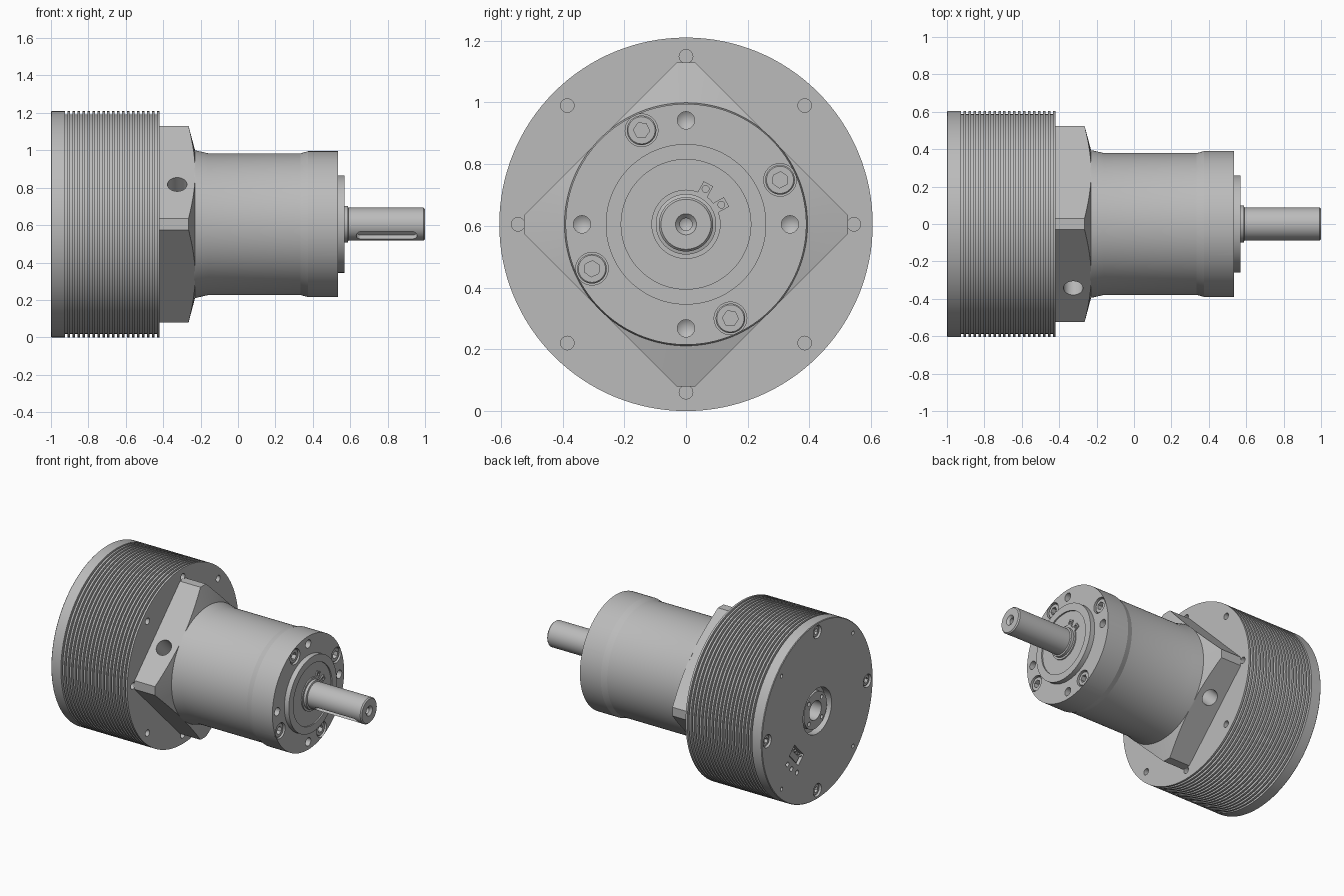
import bpy, bmesh, math
from mathutils import Matrix, Vector

old = bpy.data.objects.get("Cube")
if old:
    bpy.data.objects.remove(old, do_unlink=True)

AXIS_Z = 0.605
metal = bpy.data.materials.new("machined grey metal")
metal.use_nodes = True
GREY = (0.5, 0.5, 0.5, 1)
metal.diffuse_color = GREY
metal.node_tree.nodes["Principled BSDF"].inputs["Base Color"].default_value = GREY


def lathe(bm, profile, place=Matrix(), seg=96):
    """Closed solid of revolution about local x from (x, radius) points."""
    rings = []
    for x, r in profile:
        if r == 0:
            rings.append([bm.verts.new(place @ Vector((x, 0, 0)))] * seg)
        else:
            angles = [2 * math.pi * i / seg for i in range(seg)]
            rings.append([bm.verts.new(place @ Vector((x, r * math.cos(a), r * math.sin(a))))
                          for a in angles])
    for a, b in zip(rings, rings[1:]):
        for i in range(seg):
            j = (i + 1) % seg
            quad = list(dict.fromkeys((a[i], a[j], b[j], b[i])))
            bm.faces.new(quad)


def box(bm, place, size):
    bmesh.ops.create_cube(bm, size=1, matrix=place @ Matrix.Diagonal((*size, 1)))


def at(x, radius, degrees):
    """Place on the main axis: local x along the axis, local y pointing outward."""
    return (Matrix.Translation((0, 0, AXIS_Z)) @ Matrix.Rotation(math.radians(degrees), 4, 'X')
            @ Matrix.Translation((x, radius, 0)))


def finish(bm, name, cutter=False):
    bmesh.ops.recalc_face_normals(bm, faces=bm.faces)
    mesh = bpy.data.meshes.new(name)
    bm.to_mesh(mesh)
    bm.free()
    mesh.materials.append(metal)
    obj = bpy.data.objects.new(name, mesh)
    bpy.context.collection.objects.link(obj)
    obj.hide_render = cutter
    return obj


def boolean(obj, tool_bm, operation='DIFFERENCE'):
    """Apply a boolean and throw the cutter away."""
    tool = finish(tool_bm, "cutter", True)
    mod = obj.modifiers.new("cut", 'BOOLEAN')
    mod.operation, mod.solver, mod.object = operation, 'EXACT', tool
    bpy.context.view_layer.update()
    deps = bpy.context.evaluated_depsgraph_get()
    mesh = bpy.data.meshes.new_from_object(obj.evaluated_get(deps))
    obj.modifiers.clear()
    obj.data = mesh
    bpy.data.objects.remove(tool, do_unlink=True)


def drill(bm, x, radius, angles, hole, depth, tip=0.0, into=-1):
    """Blind round holes along the axis, with an optional drill-point tip."""
    for a in angles:
        lathe(bm, [(-0.02 * into, 0), (-0.02 * into, hole), (depth * into, hole),
                   ((depth + tip) * into, 0)], at(x, radius, a), 32)


def socket_screws(name, x, radius, angles, r, out):
    """Cap screw heads with hexagonal sockets; out is the side they face."""
    heads, sockets = bmesh.new(), bmesh.new()
    for a in angles:
        lathe(heads, [(-0.06 * out, 0), (-0.06 * out, r), (-0.004 * out, r),
                      (0, r - 0.004), (0, 0)], at(x, radius, a), 32)
        lathe(sockets, [(0.02 * out, 0), (0.02 * out, r * 0.55), (-0.03 * out, r * 0.55),
                        (-0.03 * out, 0)], at(x, radius, a), 6)
    obj = finish(heads, name)
    boolean(obj, sockets)
    return obj


QUARTERS = [0, 90, 180, 270]
DIAGONALS = [45, 135, 225, 315]
SCREW_ANGLES = [a + 25.3 for a in QUARTERS]
parts = []

# Finned motor housing with a hollow hub in its rear face
R = 0.605
profile = [(-0.8, 0), (-0.8, 0.065), (-0.985, 0.065), (-0.985, 0.125), (-0.95, 0.125),
           (-0.95, 0.155), (-1, 0.155), (-1, R - 0.004), (-0.996, R)]
fins, start, end = 19, -0.925, -0.42
pitch = (end - start) / fins
for i in range(fins):
    x = start + i * pitch
    profile += [(x, R), (x, R - 0.018), (x + pitch * 0.5, R - 0.018), (x + pitch * 0.5, R)]
profile += [(end, R), (end, 0)]
bm = bmesh.new()
lathe(bm, profile, at(0, 0, 0), 128)
housing = finish(bm, "motor_housing")
cut = bmesh.new()
drill(cut, -0.42, 0.544, QUARTERS + DIAGONALS, 0.022, 0.06)
drill(cut, -1, 0.544, QUARTERS, 0.044, 0.05, into=1)
drill(cut, -1, 0.55, DIAGONALS, 0.013, 0.04, into=1)
drill(cut, -0.985, 0.097, DIAGONALS, 0.014, 0.03, into=1)
drill(cut, -1, 0.405, [-37, -46, -57], 0.016, 0.03, into=1)
box(cut, at(-1, 0.315, -44), (0.06, 0.08, 0.14))
boolean(housing, cut)
parts.append(housing)
parts.append(socket_screws("rear_screws", -0.99, 0.544, QUARTERS, 0.038, -1))

# Connector block with pins, inside the rear pocket
bm = bmesh.new()
box(bm, at(-0.975, 0.325, -44), (0.02, 0.04, 0.12))
for i in range(5):
    box(bm, at(-0.985, 0.295, -44) @ Matrix.Translation((0, 0, (i - 2) * 0.025)),
        (0.03, 0.01, 0.01))
parts.append(finish(bm, "rear_connector"))

# Square clamp adapter, standing on a corner, with a conical front chamfer
bm = bmesh.new()
loop = []
for q in QUARTERS:
    for side in (-0.03, 0.03):
        loop.append(bm.verts.new(at(-0.43, 0, q) @ Vector((0, 0.525, side))))
face = bm.faces.new(loop)
new = bmesh.ops.extrude_face_region(bm, geom=[face])["geom"]
bmesh.ops.translate(bm, vec=(0.25, 0, 0),
                    verts=[v for v in new if isinstance(v, bmesh.types.BMVert)])
adapter = finish(bm, "clamp_adapter")
cone = bmesh.new()
lathe(cone, [(-0.6, 0), (-0.6, 0.66), (-0.3, 0.66), (-0.23, 0.396), (-0.23, 0)], at(0, 0, 0), 128)
boolean(adapter, cone, 'INTERSECT')
cut = bmesh.new()
for a in (135, 315):
    # Clamp screw access holes, bored square to the flat
    shift = 0.092
    place = at(-0.325, 0.392, a) @ Matrix.Translation((0, 0, shift)) @ \
        Matrix.Rotation(math.radians(90), 4, 'Z')
    lathe(cut, [(0.05, 0), (0.05, 0.052), (-0.17, 0.052), (-0.17, 0)], place, 48)
boolean(adapter, cut)
parts.append(adapter)

# Gearbox body with front flange and pilot boss
bm = bmesh.new()
lathe(bm, [(-0.235, 0), (-0.235, 0.394), (-0.225, 0.394), (-0.16, 0.379), (0.335, 0.379),
           (0.375, 0.39), (0.535, 0.39), (0.535, 0.26), (0.569, 0.26), (0.569, 0.21),
           (0.56, 0.21), (0.56, 0)], at(0, 0, 0), 128)
body = finish(bm, "gearbox_body")
cut = bmesh.new()
drill(cut, 0.535, 0.337, QUARTERS, 0.028, 0.06, 0.02)
drill(cut, 0.535, 0.337, SCREW_ANGLES, 0.053, 0.06)
boolean(body, cut)
parts.append(body)
parts.append(socket_screws("flange_screws", 0.527, 0.337, SCREW_ANGLES, 0.048, 1))

# Retaining ring with two drilled ears
bm = bmesh.new()
lathe(bm, [(0.55, 0), (0.55, 0.112), (0.568, 0.112), (0.568, 0)], at(0, 0, 0))
for a in (37, 53):
    a += 8 if a > 45 else -8
    box(bm, at(0.559, 0.125, a), (0.018, 0.05, 0.035))
ring = finish(bm, "retaining_ring")
cut = bmesh.new()
drill(cut, 0.568, 0.131, [29, 61], 0.011, 0.012)
boolean(ring, cut)
parts.append(ring)

# Output shaft with shoulder, chamfered end, centre hole and keyway
bm = bmesh.new()
lathe(bm, [(0.5, 0), (0.5, 0.098), (0.587, 0.098), (0.59, 0.088), (0.992, 0.088), (1, 0.081),
           (1, 0.034), (0.985, 0.02), (0.93, 0.02), (0.92, 0)], at(0, 0, 0))
shaft = finish(bm, "output_shaft")
cut = bmesh.new()
place = at(0.795, 0.1, 225) @ Matrix.Rotation(math.radians(90), 4, 'Z')
half, floor, length = 0.028, -0.045, 0.135
top = []
for end_sign in (1, -1):
    for i in range(13):
        a = math.pi * i / 12 + (0 if end_sign > 0 else math.pi)
        y = end_sign * length + half * math.sin(a)
        top.append(cut.verts.new(place @ Vector((floor, y, half * math.cos(a)))))
face = cut.faces.new(top)
new = bmesh.ops.extrude_face_region(cut, geom=[face])["geom"]
outward = place.to_3x3() @ Vector((0.1, 0, 0))
bmesh.ops.translate(cut, vec=outward, verts=[v for v in new if isinstance(v, bmesh.types.BMVert)])
boolean(shaft, cut)
parts.append(shaft)

# Smooth round walls, keep machined edges crisp
bpy.ops.object.select_all(action='DESELECT')
for obj in parts:
    obj.select_set(True)
bpy.context.view_layer.objects.active = parts[0]
bpy.ops.object.shade_smooth_by_angle(angle=math.radians(14))
